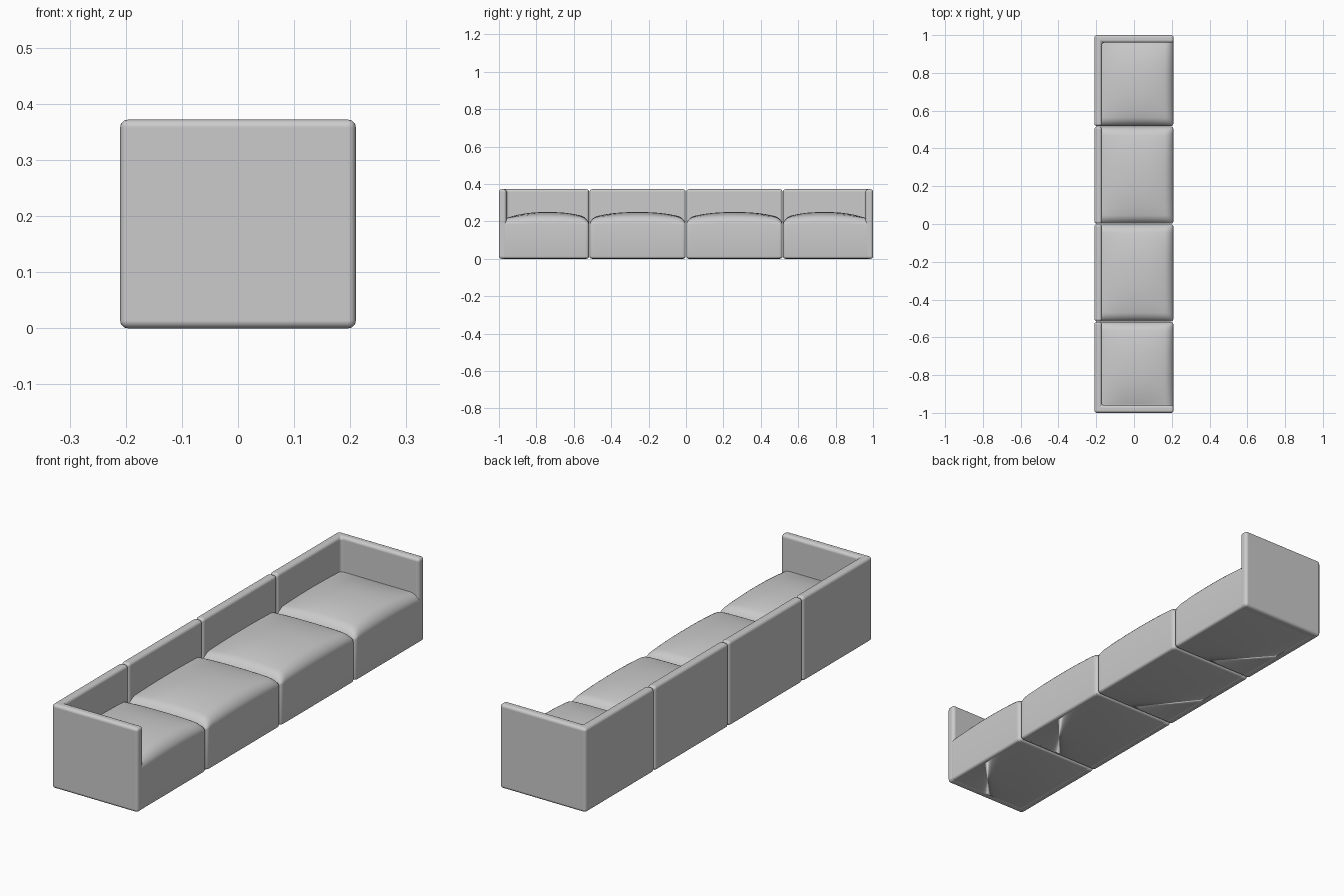
import bpy, bmesh
from math import cos, sqrt, pi, sin

if "Cube" in bpy.data.objects:
    bpy.data.objects.remove(bpy.data.objects["Cube"])

X0, X1 = -0.21, 0.21        # back and front planes
WALL = 0.04                 # thickness of back and arms
TOP = 0.372
SEAM_IN, SEAM_OUT = 0.0, -0.517
GAP = 0.0015


def finish(name, bm):
    """Make a smooth object from a bmesh; every part is mirrored across y = 0."""
    bmesh.ops.recalc_face_normals(bm, faces=bm.faces)
    me = bpy.data.meshes.new(name)
    bm.to_mesh(me)
    bm.free()
    for p in me.polygons:
        p.use_smooth = True
    ob = bpy.data.objects.new(name, me)
    bpy.context.collection.objects.link(ob)
    return ob


def mirror_y(ob):
    m = ob.modifiers.new("mirror", 'MIRROR')
    m.use_axis = (False, True, False)
    m.use_mirror_merge = False


def panel(name, profile):
    """Upright padded panel: plan outline extruded to full height, edges rounded."""
    bm = bmesh.new()
    f = bm.faces.new([bm.verts.new((x, y, 0)) for x, y in profile])
    ext = bmesh.ops.extrude_face_region(bm, geom=[f])["geom"]
    for v in ext:
        if isinstance(v, bmesh.types.BMVert):
            v.co.z = TOP
    ob = finish(name, bm)
    b = ob.modifiers.new("round", 'BEVEL')
    b.width, b.segments = 0.014, 5
    b.limit_method, b.harden_normals = 'ANGLE', True
    mirror_y(ob)


def samples(lo, hi, r, n=7, mid=10):
    """Positions along an axis, crowded towards both ends for the rounding."""
    edge = [r * (1 - cos(pi / 2 * i / n)) for i in range(n + 1)]
    body = [lo + r + (hi - lo - 2 * r) * i / mid for i in range(1, mid)]
    return [lo + e for e in edge] + body + [hi - e for e in reversed(edge)]


def seat(name, y0, y1, v0, round_lo):
    """Crowned seat block. v0 is where the visible cushion starts (arm face)."""
    xa, xb, r, c = X0 + 0.015, X1 - 0.0008, 0.045, 0.016
    vis = X0 + WALL

    def plan(x, y, inset=0.0):
        # round the vertical corners (square-to-disc mapping)
        a0, a1, b0, b1 = xa + inset, xb - inset, y0 + inset, y1 - inset
        x, y = min(max(x, a0), a1), min(max(y, b0), b1)
        cx = a0 + c if x < a0 + c else a1 - c if x > a1 - c else x
        cy = b0 + c if y < b0 + c else b1 - c if y > b1 - c else y
        a, b = (x - cx) / c, (y - cy) / c
        return cx + c * a * sqrt(1 - b * b / 2), cy + c * b * sqrt(1 - a * a / 2)

    def fall(d):
        q = min(max((r - d) / r, 0), 1)
        return sqrt(1 - q * q)

    def height(x, y):
        u = min(1, abs((2 * x - vis - xb) / (xb - vis)))
        v = min(1, abs((2 * y - v0 - y1) / (y1 - v0)))
        crown = 0.026 * (1 - u ** 2.5) * (1 - v ** 2.5) + 0.006 * (1 - v ** 2)
        f = fall(xb - x) * fall(y1 - y) * (fall(y - y0) if round_lo else 1)
        return 0.218 + crown - 0.036 * (1 - f)

    xs, ys = samples(xa, xb, r), samples(y0, y1, r)
    bm = bmesh.new()
    grid = [[bm.verts.new((*plan(x, y), height(x, y))) for y in ys] for x in xs]
    nx, ny = len(xs), len(ys)
    for i in range(nx - 1):
        for j in range(ny - 1):
            bm.faces.new((grid[i][j], grid[i + 1][j], grid[i + 1][j + 1], grid[i][j + 1]))
    # walls down to a softly rounded bottom edge
    rim = ([(i, 0) for i in range(nx)] + [(nx - 1, j) for j in range(1, ny)]
           + [(i, ny - 1) for i in range(nx - 2, -1, -1)] + [(0, j) for j in range(ny - 2, 0, -1)])
    ring = [grid[i][j] for i, j in rim]
    k = 0.011
    for s in range(5):
        t = pi / 2 * s / 4
        z, inset = 0.0015 + k * (1 - sin(t)), k * (1 - cos(t))
        new = [bm.verts.new((*plan(xs[i], ys[j], inset), z)) for i, j in rim]
        for n in range(len(ring)):
            m = (n + 1) % len(ring)
            bm.faces.new((ring[n], ring[m], new[m], new[n]))
        ring = new
    bm.faces.new(ring)
    mirror_y(finish(name, bm))


# L-shaped back and arm of each end module
panel("corner_back_and_arm", [
    (X0, -1), (X1, -1), (X1, -1 + WALL), (X0 + WALL, -1 + WALL),
    (X0 + WALL, SEAM_OUT - GAP), (X0, SEAM_OUT - GAP)])

# straight back of each middle module
panel("middle_back", [
    (X0, SEAM_OUT + GAP), (X0 + WALL, SEAM_OUT + GAP),
    (X0 + WALL, SEAM_IN - GAP), (X0, SEAM_IN - GAP)])

# seats
seat("corner_seat", -0.985, SEAM_OUT - GAP, -1 + WALL, False)
seat("middle_seat", SEAM_OUT + GAP, SEAM_IN - GAP, SEAM_OUT + GAP, True)
